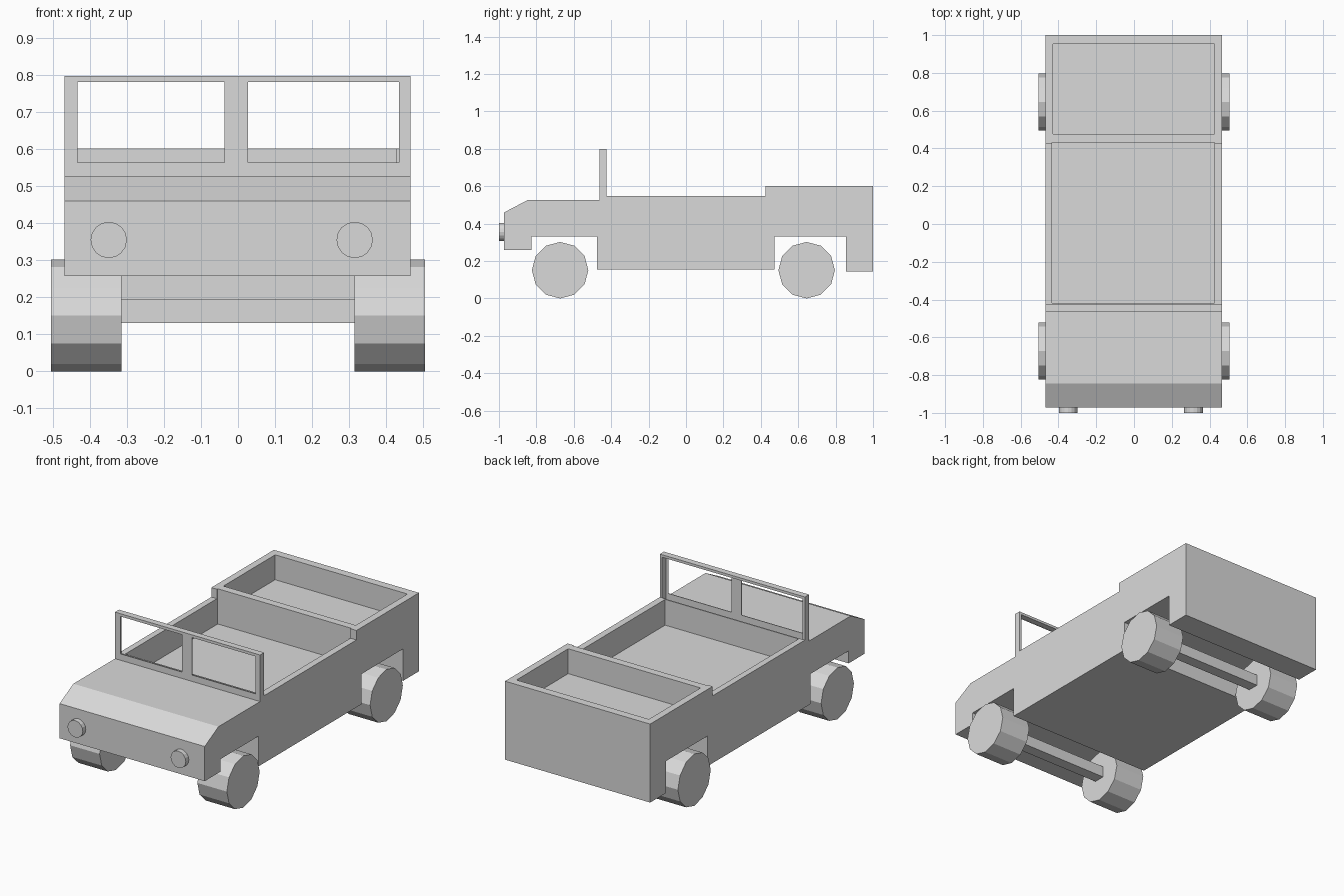
import bpy, bmesh, math
from mathutils import Matrix, Vector

cube = bpy.data.objects.get("Cube")
if cube:
    bpy.data.objects.remove(cube, do_unlink=True)

GREY = (0.7, 0.7, 0.7, 1.0)
grey = bpy.data.materials.new("light_grey")
grey.use_nodes = True
grey.diffuse_color = GREY
grey.node_tree.nodes["Principled BSDF"].inputs["Base Color"].default_value = GREY


def finish(name, bm):
    bmesh.ops.recalc_face_normals(bm, faces=bm.faces)
    mesh = bpy.data.meshes.new(name)
    bm.to_mesh(mesh)
    bm.free()
    mesh.materials.append(grey)
    obj = bpy.data.objects.new(name, mesh)
    bpy.context.collection.objects.link(obj)
    return obj


def box(name, x, y, z):
    """Box from (min, max) pairs."""
    bm = bmesh.new()
    bmesh.ops.create_cube(bm, size=1)
    for v in bm.verts:
        v.co = Vector([r[0] if c < 0 else r[1] for c, r in zip(v.co, (x, y, z))])
    return finish(name, bm)


def cylinder(name, centre, radius, depth, sides, axis):
    bm = bmesh.new()
    turn = Matrix.Rotation(math.pi / 2, 4, axis)
    bmesh.ops.create_cone(bm, cap_ends=True, segments=sides, radius1=radius,
                          radius2=radius, depth=depth,
                          matrix=Matrix.Translation(centre) @ turn)
    return finish(name, bm)


def extrude_x(name, profile, x):
    """Extrude a (y, z) outline across the width."""
    bm = bmesh.new()
    face = bm.faces.new([bm.verts.new((x[0], y, z)) for y, z in profile])
    new = bmesh.ops.extrude_face_region(bm, geom=[face])["geom"]
    bmesh.ops.translate(bm, vec=(x[1] - x[0], 0, 0),
                        verts=[g for g in new if isinstance(g, bmesh.types.BMVert)])
    return finish(name, bm)


def cut(target, cutter):
    cutter.hide_render = True
    mod = target.modifiers.new("cut", "BOOLEAN")
    mod.operation = "DIFFERENCE"
    mod.solver = "EXACT"
    mod.object = cutter
    bpy.context.view_layer.objects.active = target
    bpy.ops.object.modifier_apply(modifier=mod.name)
    bpy.data.objects.remove(cutter, do_unlink=True)


WIDTH = (-0.469, 0.466)

# Body side outline with wheel arches, hollowed for the cabin and cargo bed
body = extrude_x("body", [
    (-0.972, 0.258), (-0.972, 0.46), (-0.845, 0.527), (-0.425, 0.527),
    (-0.425, 0.547), (0.425, 0.547), (0.425, 0.602), (1.0, 0.602),
    (1.0, 0.145), (0.855, 0.145), (0.855, 0.331), (0.473, 0.331),
    (0.473, 0.155), (-0.475, 0.155), (-0.475, 0.331), (-0.827, 0.331),
    (-0.827, 0.258)], WIDTH)
cut(body, box("cabin_cutter", (-0.433, 0.427), (-0.418, 0.432), (0.397, 0.9)))
cut(body, box("bed_cutter", (-0.428, 0.425), (0.477, 0.953), (0.457, 0.9)))

# Windscreen: slim deep hoop around a thin front panel with two openings
windscreen = box("windscreen_frame", WIDTH, (-0.462, -0.425), (0.527, 0.798))
cut(windscreen, box("hoop_cutter", (-0.454, 0.451), (-0.458, -0.3), (0.5, 0.783)))
for span in ((-0.434, -0.037), (0.027, 0.435)):
    cut(windscreen, box("window_cutter", span, (-0.6, -0.44), (0.564, 0.782)))

# Wheels and axles
R = 0.151
for end, y in (("front", -0.673), ("rear", 0.645)):
    for side, s in (("left", 1), ("right", -1)):
        cylinder(f"{end}_{side}_wheel", (s * 0.41, y, R), R, 0.19, 12, "Y")
    box(f"{end}_axle", (-0.33, 0.33), (y - 0.033, y + 0.033), (0.131, 0.196))

# Headlights
for side, x in (("right", -0.349), ("left", 0.315)):
    cylinder(f"{side}_headlight", (x, -0.98, 0.355), 0.049, 0.04, 16, "X")
